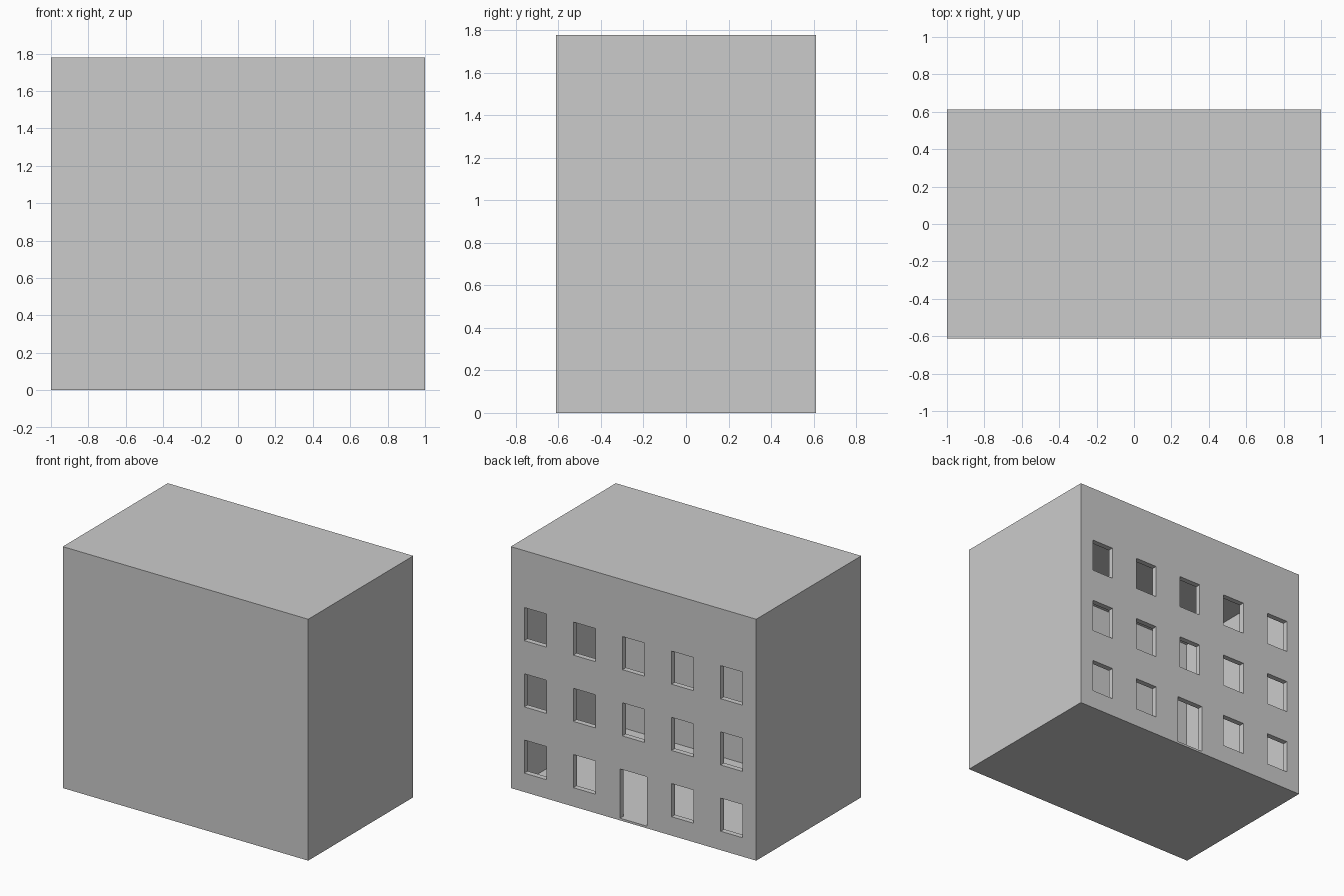
import bpy, bmesh
from mathutils import Matrix, Vector

if "Cube" in bpy.data.objects:
    bpy.data.objects.remove(bpy.data.objects["Cube"])

W, D, H = 2.0, 1.222, 1.778          # outer size
WALL, FLOOR, ROOF = 0.04, 0.015, 0.06


def boxes(name, spans):
    """One object made of boxes given as ((x0, x1), (y0, y1), (z0, z1))."""
    bm = bmesh.new()
    for span in spans:
        mid = Vector([(a + b) / 2 for a, b in span])
        size = Vector([b - a for a, b in span])
        bmesh.ops.create_cube(bm, size=1, matrix=Matrix.Translation(mid) @ Matrix.Diagonal(size).to_4x4())
    mesh = bpy.data.meshes.new(name)
    bm.to_mesh(mesh)
    bm.free()
    obj = bpy.data.objects.new(name, mesh)
    bpy.context.collection.objects.link(obj)
    return obj


def cut(target, cutter):
    cutter.hide_render = True
    mod = target.modifiers.new("cut", 'BOOLEAN')
    mod.operation = 'DIFFERENCE'
    mod.solver = 'EXACT'
    mod.object = cutter
    bpy.context.view_layer.objects.active = target
    bpy.ops.object.modifier_apply(modifier=mod.name)
    bpy.data.objects.remove(cutter)


# Building block
building = boxes("building_shell", [((-W / 2, W / 2), (-D / 2, D / 2), (0, H))])

# Hollow interior
cut(building, boxes("interior_cutter", [((-W / 2 + WALL, W / 2 - WALL),
                                         (-D / 2 + WALL, D / 2 - WALL),
                                         (FLOOR, H - ROOF))]))

# Three rows of windows in the back wall, with a door in the middle at ground level
through = (D / 2 - 2 * WALL, D / 2 + WALL)
openings = []
for row in range(3):
    sill = 0.139 + row * 0.488
    for col in range(-2, 3):
        x = col * 0.4
        if row == 0 and col == 0:
            openings.append(((-0.109, 0.109), through, (FLOOR + 0.001, 0.379)))
        else:
            openings.append(((x - 0.09, x + 0.09), through, (sill, sill + 0.244)))
cut(building, boxes("opening_cutter", openings))
